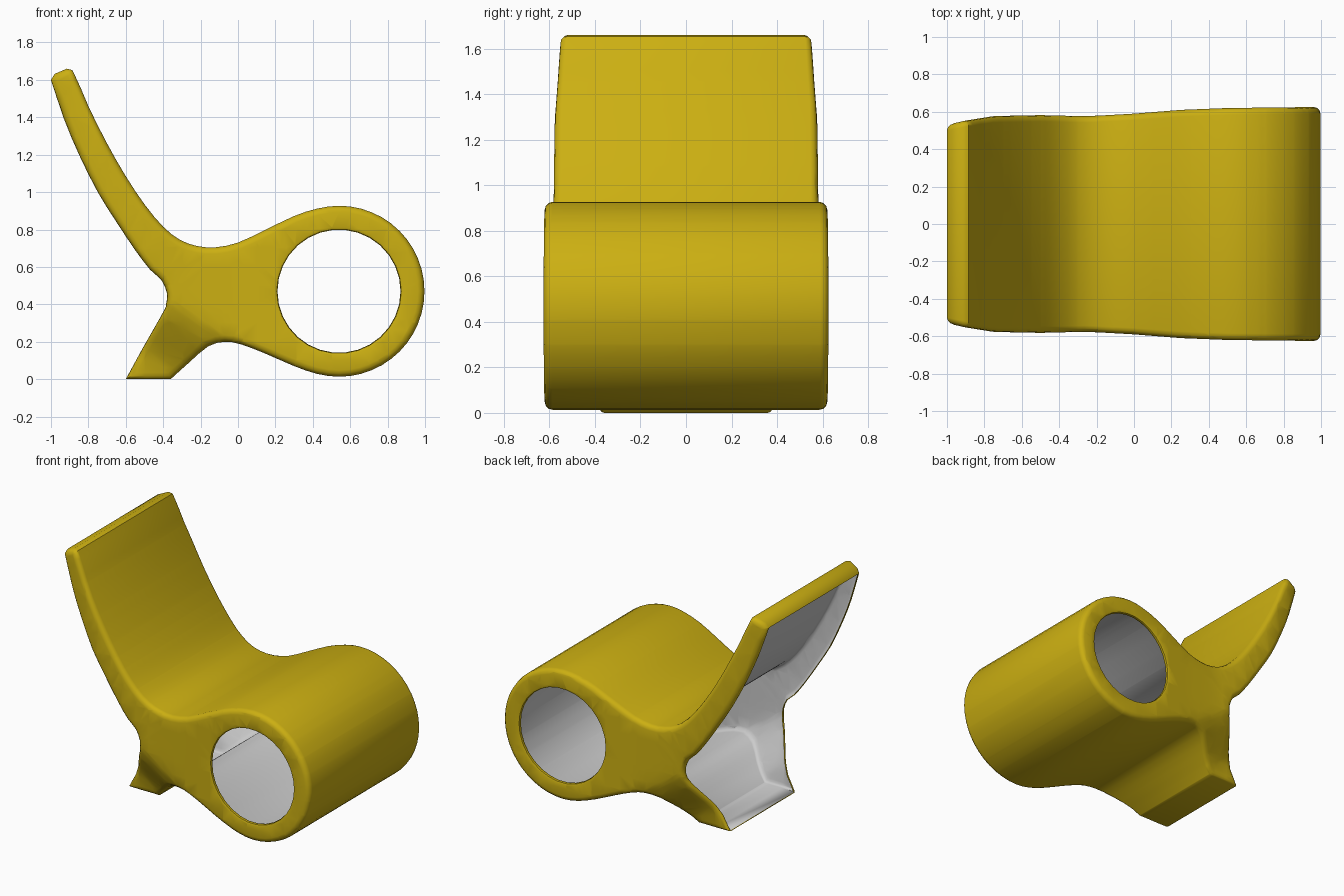
import bpy, bmesh
from math import sin, cos, pi, radians
from mathutils import Vector

if "Cube" in bpy.data.objects:
    bpy.data.objects.remove(bpy.data.objects["Cube"], do_unlink=True)

HALF = 0.6        # half width before the sides are shaped
FILLET = 0.035    # rounding of the side edges
CENTRE = Vector((0.54, 0.47))


def material(name, colour):
    m = bpy.data.materials.new(name)
    m.use_nodes = True
    m.diffuse_color = colour
    m.node_tree.nodes["Principled BSDF"].inputs["Base Color"].default_value = colour
    return m


def smooth_run(points, steps=2):
    """Catmull-Rom curve through the points, without the last one."""
    p = [Vector(q) for q in points]
    p = [p[0]] + p + [p[-1]]
    out = []
    for a, b, c, d in zip(p, p[1:], p[2:], p[3:]):
        for i in range(steps):
            t = i / steps
            out.append(0.5 * (2 * b + (c - a) * t + (2 * a - 5 * b + 4 * c - d) * t ** 2
                              + (3 * b - a - 3 * c + d) * t ** 3))
    return out


def circle(radius, start, end, step):
    return [CENTRE + radius * Vector((cos(radians(a)), sin(radians(a))))
            for a in range(start, end, step)]


def inset(loop, dist):
    """Mitred inward offset of an anticlockwise outline."""
    out = []
    for i, p in enumerate(loop):
        a = (p - loop[i - 1]).normalized()
        b = (loop[(i + 1) % len(loop)] - p).normalized()
        na, nb = Vector((-a.y, a.x)), Vector((-b.y, b.x))
        n = na + nb
        out.append(p + n * dist / max(0.25, 1 + na.dot(nb)))
    return out


def smoothstep(v, lo, hi):
    t = min(1, max(0, (v - lo) / (hi - lo)))
    return t * t * (3 - 2 * t)


WIDTHS = [(-1, .53), (-.9, .553), (-.75, .577), (-.5, .582), (-.25, .576),
          (0, .59), (.25, .61), (.5, .62), (1.1, .627)]


def half_width(x, z):
    """Half width of the chair, narrowing into the foot."""
    w = WIDTHS[0][1]
    for (x0, w0), (x1, w1) in zip(WIDTHS, WIDTHS[1:]):
        if x0 <= x <= x1:
            w = w0 + (w1 - w0) * (x - x0) / (x1 - x0)
    along_foot = -0.5 * (x + 0.2) - 0.87 * (z - 0.45)
    return w - 0.2 * smoothstep(along_foot, 0.08, 0.5)


# Side outline: sole, underside, round front, seat, backrest, tip, open back
sole = [Vector((-.6, 0))]
underside = [(-.36, 0), (-.26, .09), (-.16, .175), (-.07, .2), (.02, .185), (.15, .135), (.3, .07)]
seat = [(.3, .872), (.15, .8), (0, .73), (-.12, .705), (-.22, .712), (-.31, .745), (-.4, .815),
        (-.5, .935), (-.6, 1.085), (-.7, 1.26), (-.8, 1.46), (-.87, 1.63)]
tip = [Vector(p) for p in [(-.885, 1.652), (-.915, 1.66), (-.98, 1.632)]]
back = [(-1, 1.6), (-.93, 1.39), (-.85, 1.2), (-.75, 1), (-.65, .84), (-.55, .69), (-.47, .585),
        (-.41, .53), (-.38, .46), (-.385, .4), (-.41, .34), (-.6, .01)]
arc = circle(0.457, -105, 106, 15)
closed = sole + smooth_run(underside + arc + seat) + tip
outline = closed + smooth_run(back)
open_start = len(closed)

bm = bmesh.new()


def ring(points, y):
    return [bm.verts.new((p.x, y, p.y)) for p in points]


def bridge(a, b, count=None):
    n = len(a)
    for i in range(n if count is None else count):
        j = (i + 1) % n
        bm.faces.new((a[i], a[j], b[j], b[i]))


def loop_edges(loop):
    return [bm.edges.get((loop[i - 1], loop[i])) for i in range(len(loop))]


# Sides: rounded edge, wall with the round hole, and a small lip in the hole
rims = []
for side in (-1, 1):
    loops = []
    for k in range(4):
        a = k / 3 * pi / 2
        loops.append(ring(inset(outline, FILLET * (1 - cos(a))),
                          side * (HALF - FILLET * (1 - sin(a)))))
    for a, b in zip(loops, loops[1:]):
        bridge(a, b)
    lip = [ring(circle(r, 0, 360, 12), side * (HALF - d))
           for r, d in ((.343, 0), (.333, .004), (.329, .018))]
    bridge(lip[0], lip[1])
    bridge(lip[1], lip[2])
    bmesh.ops.triangle_fill(bm, use_beauty=True,
                            edges=loop_edges(loops[-1]) + loop_edges(lip[0]))
    rims.append(loops[0])

# Sheet joining the sides, left open along the back
bridge(rims[0], rims[1], open_start)

# Slice the shell, then shape its width
for axis in (Vector((1, 0, 0)), Vector((0, 0, 1))):
    for i in range(-9, 17):
        bmesh.ops.bisect_plane(bm, geom=bm.verts[:] + bm.edges[:] + bm.faces[:],
                               dist=0.0005, plane_co=axis * (i * 0.1 + 0.003), plane_no=axis)
for v in bm.verts:
    v.co.y *= half_width(v.co.x, v.co.z) / HALF

bmesh.ops.recalc_face_normals(bm, faces=bm.faces[:])
bm.normal_update()
front = max(bm.faces, key=lambda f: f.calc_center_median().x)
if front.normal.x < 0:
    bmesh.ops.reverse_faces(bm, faces=bm.faces[:])

mesh = bpy.data.meshes.new("chair_shell")
bm.to_mesh(mesh)
bm.free()
chair = bpy.data.objects.new("chair_shell", mesh)
bpy.context.collection.objects.link(chair)
mesh.materials.append(material("mustard_yellow", (0.6, 0.43, 0.006, 1)))
mesh.materials.append(material("light_grey_inside", (0.6, 0.6, 0.6, 1)))

bpy.ops.object.select_all(action='DESELECT')
chair.select_set(True)
bpy.context.view_layer.objects.active = chair
bpy.ops.object.shade_smooth_by_angle(angle=radians(38))

# Thin wall with a grey inner skin
wall = chair.modifiers.new("wall", 'SOLIDIFY')
wall.thickness = 0.006
wall.offset = -1
wall.material_offset = 1
wall.material_offset_rim = 0
